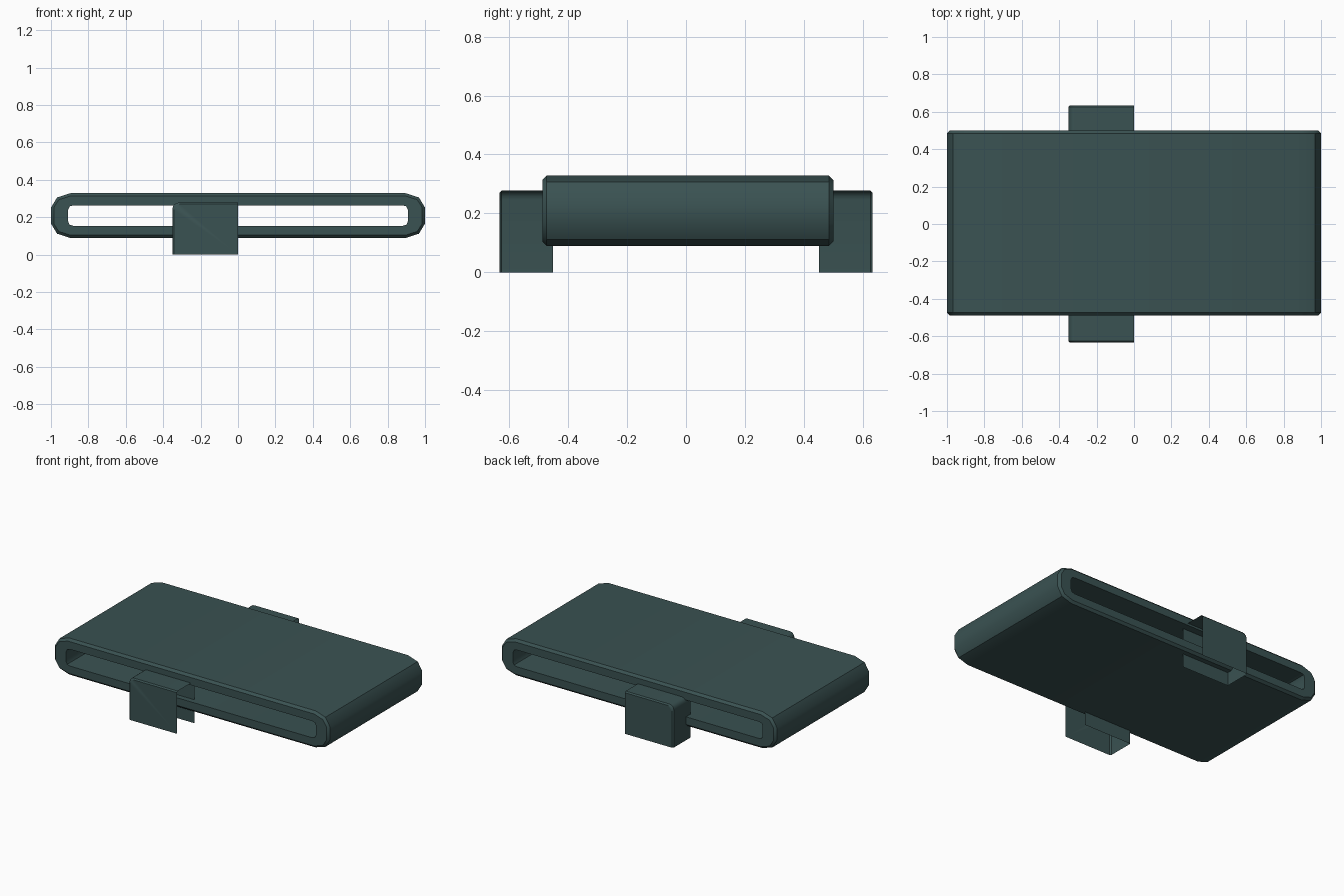
import bpy, bmesh, math

if "Cube" in bpy.data.objects:
    bpy.data.objects.remove(bpy.data.objects["Cube"])

mat = bpy.data.materials.new("dark teal grey")
mat.diffuse_color = (0.042, 0.084, 0.084, 1)
mat.use_nodes = True
mat.node_tree.nodes["Principled BSDF"].inputs["Base Color"].default_value = mat.diffuse_color


def loft(name, rings, closed, wrap, caps):
    """Bridge successive rings of 3D points into one mesh object."""
    bm = bmesh.new()
    vs = [[bm.verts.new(p) for p in r] for r in rings]
    n = len(rings[0])
    for i in range(len(vs) if wrap else len(vs) - 1):
        a, b = vs[i], vs[(i + 1) % len(vs)]
        for j in range(n if closed else n - 1):
            k = (j + 1) % n
            bm.faces.new((a[j], a[k], b[k], b[j]))
    if caps:
        bm.faces.new(vs[0])
        bm.faces.new(vs[-1])
    bmesh.ops.recalc_face_normals(bm, faces=bm.faces)
    me = bpy.data.meshes.new(name)
    bm.to_mesh(me)
    bm.free()
    me.materials.append(mat)
    ob = bpy.data.objects.new(name, me)
    bpy.context.collection.objects.link(ob)
    bpy.context.view_layer.objects.active = ob
    ob.select_set(True)
    bpy.ops.object.shade_smooth_by_angle(angle=math.radians(40))
    ob.select_set(False)
    return ob


def four_way(quarter, y, zc):
    """Mirror a quarter outline (top to side) into a closed loop."""
    q = quarter
    pts = q + [(x, -z) for x, z in q[::-1]]
    pts += [(-x, -z) for x, z in q] + [(-x, z) for x, z in q[::-1]]
    return [(x, y, zc + z) for x, z in pts]


# Hollow flat sleeve body
def outer(y, d):
    return four_way([(0.895, 0.12 - d), (0.967 - d * 0.6, 0.097 - d * 0.8),
                     (1.0 - d, 0.043)], y, 0.209)


def inner(y):
    return four_way([(0.88, 0.055), (0.9, 0.049), (0.908, 0.032)], y, 0.209)


loft("sleeve_body",
     [outer(-0.488, 0.015), outer(-0.473, 0), outer(0.485, 0),
      outer(0.5, 0.015), inner(0.5), inner(-0.488)], True, True, False)


# Half-shell feet, open below and on the right side
def foot_profile(y, d):
    left, top, r = -0.35 + d, 0.278 - d, 0.032
    pts = [(0, y, top)]
    for i in range(5):
        a = math.pi / 2 * (1 + i / 4)
        pts.append((left + r + r * math.cos(a), y, top - r + r * math.sin(a)))
    return pts + [(left, y, 0), (0, y, 0)]


def foot(name, s):
    rings = [foot_profile(s * 0.634, 0.008), foot_profile(s * 0.626, 0),
             foot_profile(s * 0.452, 0)]
    ob = loft(name, rings, True, False, True)
    bm = bmesh.new()
    bm.from_mesh(ob.data)
    # remove the underside and the open right side
    gone = [f for f in bm.faces
            if all(abs(v.co.z) < 1e-5 for v in f.verts)
            or all(abs(v.co.x) < 1e-5 for v in f.verts)]
    bmesh.ops.delete(bm, geom=gone, context='FACES')
    bm.to_mesh(ob.data)
    bm.free()


foot("front_foot", -1)
foot("back_foot", 1)
